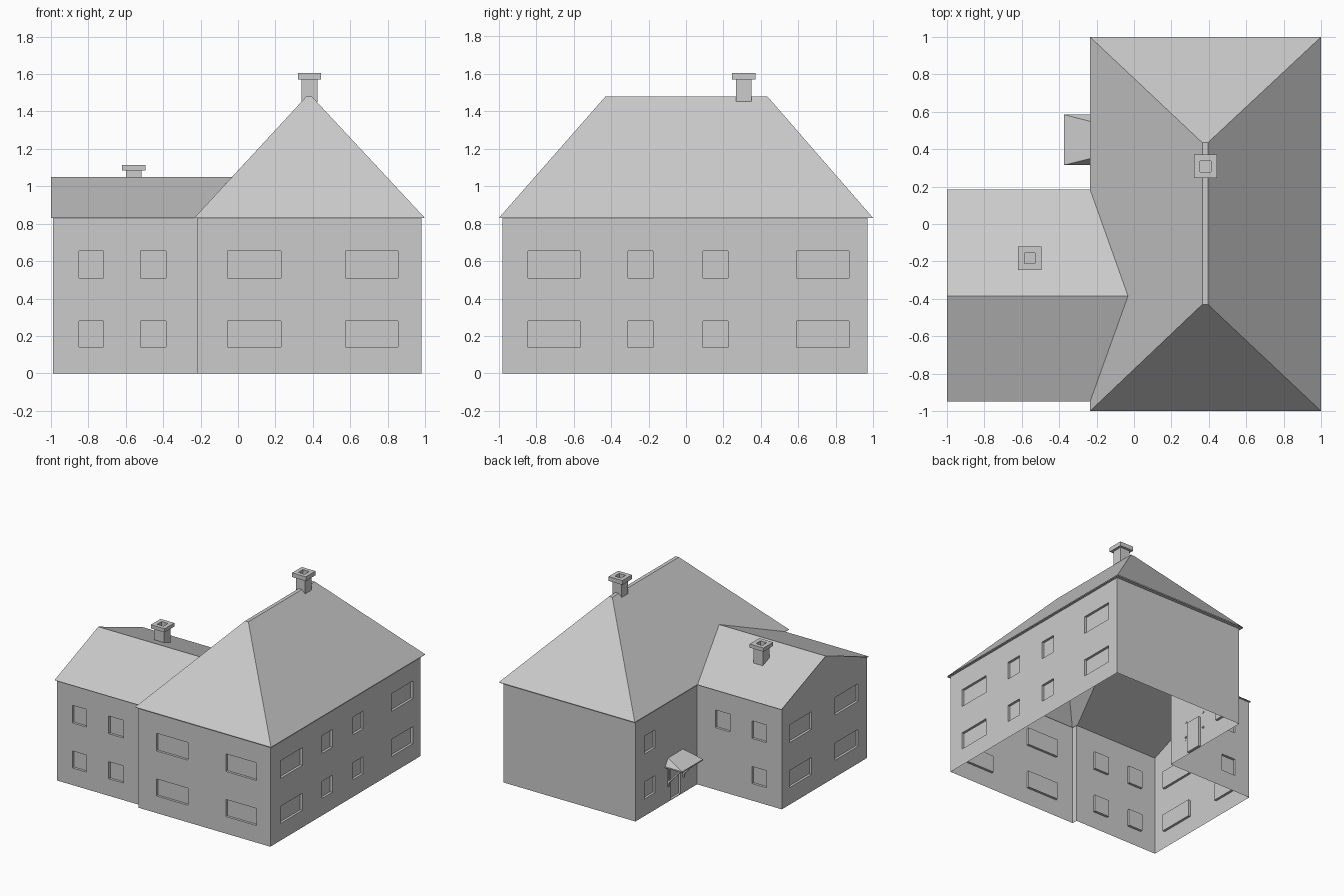
import bpy, bmesh
from mathutils import Vector

if "Cube" in bpy.data.objects:
    bpy.data.objects.remove(bpy.data.objects["Cube"])

EAVE = 0.83
LOW, HIGH = (0.14, 0.28), (0.51, 0.655)


def make(name, verts, faces, fix_normals=False):
    mesh = bpy.data.meshes.new(name)
    mesh.from_pydata([tuple(v) for v in verts], [], faces)
    bm = bmesh.new()
    bm.from_mesh(mesh)
    bmesh.ops.remove_doubles(bm, verts=bm.verts, dist=1e-5)
    if fix_normals:
        bmesh.ops.recalc_face_normals(bm, faces=bm.faces)
    bm.to_mesh(mesh)
    bm.free()
    obj = bpy.data.objects.new(name, mesh)
    bpy.context.collection.objects.link(obj)
    return obj


def both_rows(*spans):
    return [(a, b, *row) for a, b in spans for row in (LOW, HIGH)]


def wall(name, p0, p1, openings=(), depth=0.02):
    """Upright wall from p0 to p1 (outside on the right) with recessed openings."""
    p0, p1 = Vector((*p0, 0)), Vector((*p1, 0))
    d = (p1 - p0).normalized()
    inward = -d.cross(Vector((0, 0, 1)))
    axis = 0 if abs(d.x) > 0.5 else 1
    ops = []
    for a, b, z0, z1 in openings:
        u = sorted((abs(a - p0[axis]), abs(b - p0[axis])))
        ops.append((*u, z0, z1))
    us = sorted({0, (p1 - p0).length} | {o[0] for o in ops} | {o[1] for o in ops})
    zs = sorted({0, EAVE} | {o[2] for o in ops} | {o[3] for o in ops})
    verts, faces = [], []

    def quad(*pts):
        faces.append(list(range(len(verts), len(verts) + 4)))
        verts.extend(p0 + d * u + inward * k + Vector((0, 0, z)) for u, z, k in pts)

    for u0, u1 in zip(us, us[1:]):
        for z0, z1 in zip(zs, zs[1:]):
            um, zm = (u0 + u1) / 2, (z0 + z1) / 2
            if not any(o[0] < um < o[1] and o[2] < zm < o[3] for o in ops):
                quad((u0, z0, 0), (u1, z0, 0), (u1, z1, 0), (u0, z1, 0))
    for u0, u1, z0, z1 in ops:
        ring = [(u0, z0), (u1, z0), (u1, z1), (u0, z1)]
        quad(*[(u, z, depth) for u, z in ring])
        for a, b in zip(ring, ring[1:] + ring[:1]):
            quad((*a, 0), (*b, 0), (*b, depth), (*a, depth))
    return make(name, verts, faces)


# Walls, counterclockwise around the L-shaped plan
plan = [(-0.22, -0.98), (0.98, -0.98), (0.98, 0.97), (-0.22, 0.97),
        (-0.22, 0.17), (-0.99, 0.17), (-0.99, -0.935), (-0.22, -0.935)]
openings = {
    "main_front_wall": both_rows((-0.055, 0.23), (0.575, 0.855)),
    "main_right_wall": both_rows((-0.845, -0.565), (-0.31, -0.175), (0.09, 0.225), (0.59, 0.87)),
    "main_back_wall": [],
    "main_left_wall": both_rows((0.715, 0.855)) + [(0.385, 0.515, 0.005, 0.26)],
    "wing_back_wall": both_rows((-0.85, -0.72)) + [(-0.52, -0.385, *HIGH)],
    "wing_left_wall": both_rows((-0.215, 0.07), (-0.82, -0.52)),
    "wing_front_wall": both_rows((-0.85, -0.72), (-0.52, -0.385)),
    "corner_return_wall": [],
}
for i, (name, ops) in enumerate(openings.items()):
    wall(name, plan[i], plan[(i + 1) % 8], ops)
make("wing_gable", [(-0.99, 0.17, EAVE), (-0.99, -0.935, EAVE), (-0.99, -0.385, 1.048)], [(0, 1, 2)])

# Roof: hipped main part joined along valleys to the gabled wing
outline = [(-0.235, -1), (1, -1), (1, 1), (-0.235, 1),
           (-0.235, 0.185), (-1, 0.185), (-1, -0.95), (-0.235, -0.95)]
roof = [(x, y, EAVE) for x, y in outline]
roof += [(0.365, -0.43, 1.48), (0.395, -0.43, 1.48), (0.395, 0.435, 1.48), (0.365, 0.435, 1.48),
         (-0.032, -0.385, 1.05), (-1, -0.385, 1.05)]
make("roof", roof, [(0, 1, 9, 8), (1, 2, 10, 9), (2, 3, 11, 10), (8, 9, 10, 11),
                    (3, 4, 12, 7, 0, 8, 11), (4, 5, 13, 12), (6, 7, 12, 13)])

# Eave undersides between roof edge and walls
soffit = [(x, y, EAVE - 0.004) for x, y in outline + plan]
make("eaves", soffit, [(i, i + 8, (i + 1) % 8 + 8, (i + 1) % 8) for i in range(8) if i != 5])


def chimney(name, cx, cy, top, cap_h, roof_z):
    """Shaft cut to the roof slope, wider cap and a square flue."""
    def ring(r, z):
        pts = [(cx - r, cy - r), (cx + r, cy - r), (cx + r, cy + r), (cx - r, cy + r)]
        return [(x, y, z(x, y) if callable(z) else z) for x, y in pts]
    rings = [(0.042, roof_z), (0.042, top - cap_h), (0.0625, top - cap_h),
             (0.0625, top), (0.029, top), (0.029, top - 0.05)]
    verts = [v for r, z in rings for v in ring(r, z)]
    faces = [(4 * k + i, 4 * k + (i + 1) % 4, 4 * k + 4 + (i + 1) % 4, 4 * k + 4 + i)
             for k in range(len(rings) - 1) for i in range(4)]
    faces.append((20, 21, 22, 23))
    make(name, verts, faces)


chimney("main_chimney", 0.382, 0.308, 1.605, 0.035, lambda x, y: 1.452)
chimney("wing_chimney", -0.557, -0.183, 1.115, 0.03,
        lambda x, y: 1.05 - 0.22 * (y + 0.385) / 0.57)

# Door canopy: small hipped lean-to
canopy = [(-0.375, 0.315), (-0.375, 0.585), (-0.22, 0.585), (-0.22, 0.315)]
verts = [(x, y, z) for z in (0.293, 0.303) for x, y in canopy]
verts += [(-0.22, 0.545, 0.36), (-0.22, 0.353, 0.36)]
make("door_canopy", verts,
     [(0, 1, 2, 3), (0, 1, 5, 4), (1, 2, 6, 5), (3, 0, 4, 7),
      (4, 5, 8, 9), (5, 6, 8), (7, 4, 9)], True)


# Canopy brackets
def beam(name, a, b, r=0.007):
    a, b = Vector(a), Vector(b)
    d = (b - a).normalized()
    side = Vector((0, r, 0))
    up = d.cross(Vector((0, 1, 0))) * r
    verts = [p + side * s + up * t for p in (a, b)
             for s, t in ((-1, -1), (1, -1), (1, 1), (-1, 1))]
    faces = [(i, (i + 1) % 4, (i + 1) % 4 + 4, i + 4) for i in range(4)]
    make(name, verts, faces + [(0, 1, 2, 3), (4, 5, 6, 7)], True)


for label, y in (("near", 0.35), ("far", 0.55)):
    beam("bracket_strut_" + label, (-0.215, y, 0.15), (-0.34, y, 0.288))
    beam("bracket_arm_" + label, (-0.215, y, 0.286), (-0.36, y, 0.286))
    beam("bracket_post_" + label, (-0.226, y, 0.13), (-0.226, y, 0.29))
